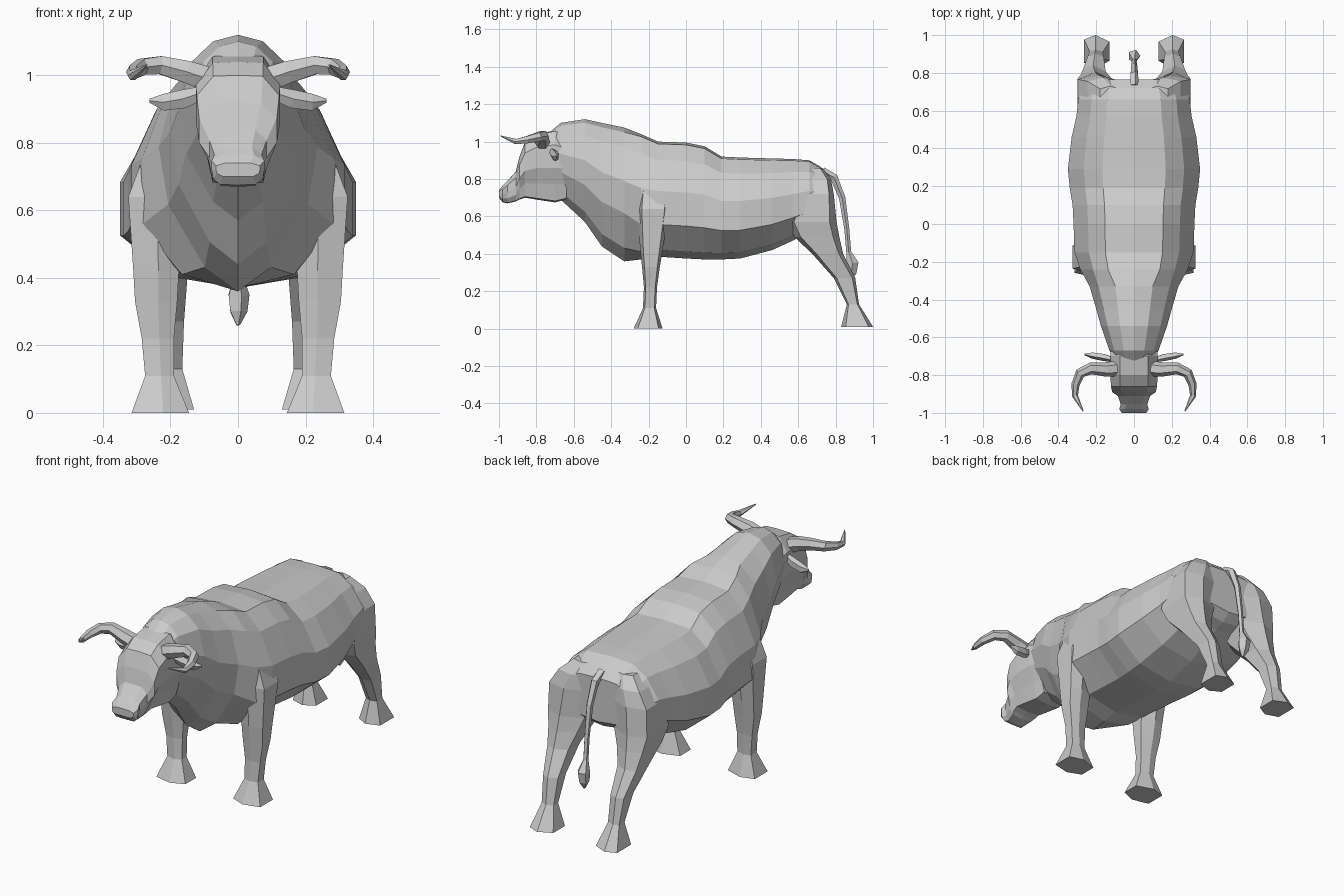
import bpy, bmesh, math
from mathutils import Vector


def loft(name, rings, mirror=False):
    """Skin a list of equal-length rings and cap both ends."""
    bm = bmesh.new()
    vs = [[bm.verts.new(p) for p in r] for r in rings]
    n = len(vs[0])
    for a, b in zip(vs, vs[1:]):
        for i in range(n):
            j = (i + 1) % n
            bm.faces.new((a[i], a[j], b[j], b[i]))
    bm.faces.new(vs[0])
    bm.faces.new(vs[-1])
    bmesh.ops.recalc_face_normals(bm, faces=bm.faces)
    me = bpy.data.meshes.new(name)
    bm.to_mesh(me)
    bm.free()
    ob = bpy.data.objects.new(name, me)
    bpy.context.collection.objects.link(ob)
    if mirror:
        ob.modifiers.new("mirror", 'MIRROR').use_mirror_merge = False
    return ob


def section(y, top, bottom, w, half):
    """Symmetric cross-section at y from a half profile of (x, z) fractions."""
    pts = [(fx * w, y, bottom + fz * (top - bottom)) for fx, fz in half]
    return pts + [(-x, yy, z) for x, yy, z in pts[-2:0:-1]]


# Leg cross-section: flat inner and outer sides, pointed front and back
LEG = [(.1, 1), (1, .72), (1, -.72), (-.1, -1), (-1, -.6), (-1, .6)]


def limb(name, stations):
    """Leg from horizontal rings (z, y0, y1, x0, x1)."""
    rings = [[((x0 + x1) / 2 + (x1 - x0) / 2 * u, (y0 + y1) / 2 + (y1 - y0) / 2 * v, z)
              for u, v in LEG] for z, y0, y1, x0, x1 in stations]
    return loft(name, rings, True)


def tube(name, path, n=5, flat=1.0, mirror=False):
    """Tapered tube along (x, y, z, radius) points."""
    pts = [Vector(p[:3]) for p in path]
    rings = []
    for i, p in enumerate(pts):
        t = (pts[min(i + 1, len(pts) - 1)] - pts[max(i - 1, 0)]).normalized()
        up = Vector((0, 0, 1)) if abs(t.z) < 0.65 else Vector((0, 1, 0))
        s = t.cross(up).normalized()
        u = s.cross(t)
        r = path[i][3]
        rings.append([p + s * r * flat * math.cos(2 * math.pi * k / n)
                      + u * r * math.sin(2 * math.pi * k / n) for k in range(n)])
    return loft(name, rings, mirror)


# Body: chest and neck use a deep V profile, the barrel a broad one
V = [(0, 1), (.42, .965), (.8, .85), (1, .6), (.88, .36), (.42, .1), (0, 0)]
B = [(0, 1), (.48, .98), (.76, .84), (1, .57), (1, .28), (.58, .06), (0, 0)]
body = [(-.73, 1.05, .76, .10, V), (-.67, 1.10, .69, .13, V), (-.54, 1.12, .57, .175, V),
        (-.45, 1.10, .44, .20, V), (-.33, 1.075, .36, .235, V), (-.24, 1.04, .37, .285, B),
        (-.15, 1.0, .385, .315, B), (.0, .995, .375, .32, B), (.10, .975, .37, .325, B),
        (.19, .92, .37, .34, B), (.29, .915, .375, .35, B), (.46, .91, .42, .33, B),
        (.57, .907, .47, .305, B), (.66, .90, .52, .295, B), (.72, .865, .54, .275, B),
        (.765, .82, .58, .235, B)]
loft("body", [section(*s) for s in body])

# Head: broad forehead, narrow jaw, squared muzzle
H = [(0, 1), (.6, .99), (1, .8), (1, .48), (.76, .25), (.6, .02), (0, 0)]
M = [(0, 1), (.6, .99), (1, .8), (1, .48), (.95, .22), (.7, .02), (0, 0)]
head = [(-.64, 1.03, .69, .12, H), (-.70, 1.06, .675, .125, H), (-.80, 1.04, .69, .125, H),
        (-.86, 1.0, .70, .122, H), (-.89, .92, .69, .115, H), (-.91, .84, .68, .085, M),
        (-.955, .79, .67, .07, M), (-.98, .765, .675, .078, M), (-1.0, .74, .70, .065, M)]
loft("head", [section(*s) for s in head])

# Horns curving out and forward, and flat ears behind them
tube("horn", [(.08, -.765, .985, .042), (.15, -.77, 1.01, .038), (.23, -.765, 1.03, .031),
              (.285, -.79, 1.025, .027), (.31, -.85, 1.01, .022), (.312, -.91, 1.0, .016),
              (.27, -.99, 1.03, .003)], 6, mirror=True)
tube("ear", [(.10, -.72, .95, .02), (.16, -.705, .93, .029), (.22, -.695, .92, .026),
             (.262, -.69, .925, .006)], 5, .7, True)

# Front legs with flared hooves
limb("front_leg", [(0, -.28, -.125, .145, .315), (.11, -.23, -.16, .19, .275),
                   (.22, -.225, -.155, .19, .285), (.33, -.235, -.14, .18, .305),
                   (.42, -.245, -.125, .175, .31), (.64, -.26, -.09, .17, .325),
                   (.80, -.24, -.12, .16, .265)])

# Hind legs: haunch, hock and hoof
limb("hind_leg", [(.01, .83, 1.0, .13, .265), (.13, .86, .925, .165, .235),
                  (.27, .79, .905, .16, .245), (.40, .675, .84, .15, .27),
                  (.49, .58, .82, .12, .285), (.57, .54, .805, .09, .30),
                  (.72, .61, .79, .06, .295), (.80, .63, .775, .06, .245),
                  (.86, .63, .73, .06, .18)])

# Tail with a tuft
tube("tail", [(0, .73, .84, .025), (0, .79, .81, .022), (0, .835, .70, .018),
              (0, .86, .53, .014), (0, .87, .41, .014), (0, .89, .35, .034),
              (0, .885, .30, .028), (0, .88, .26, .006)], 5)
